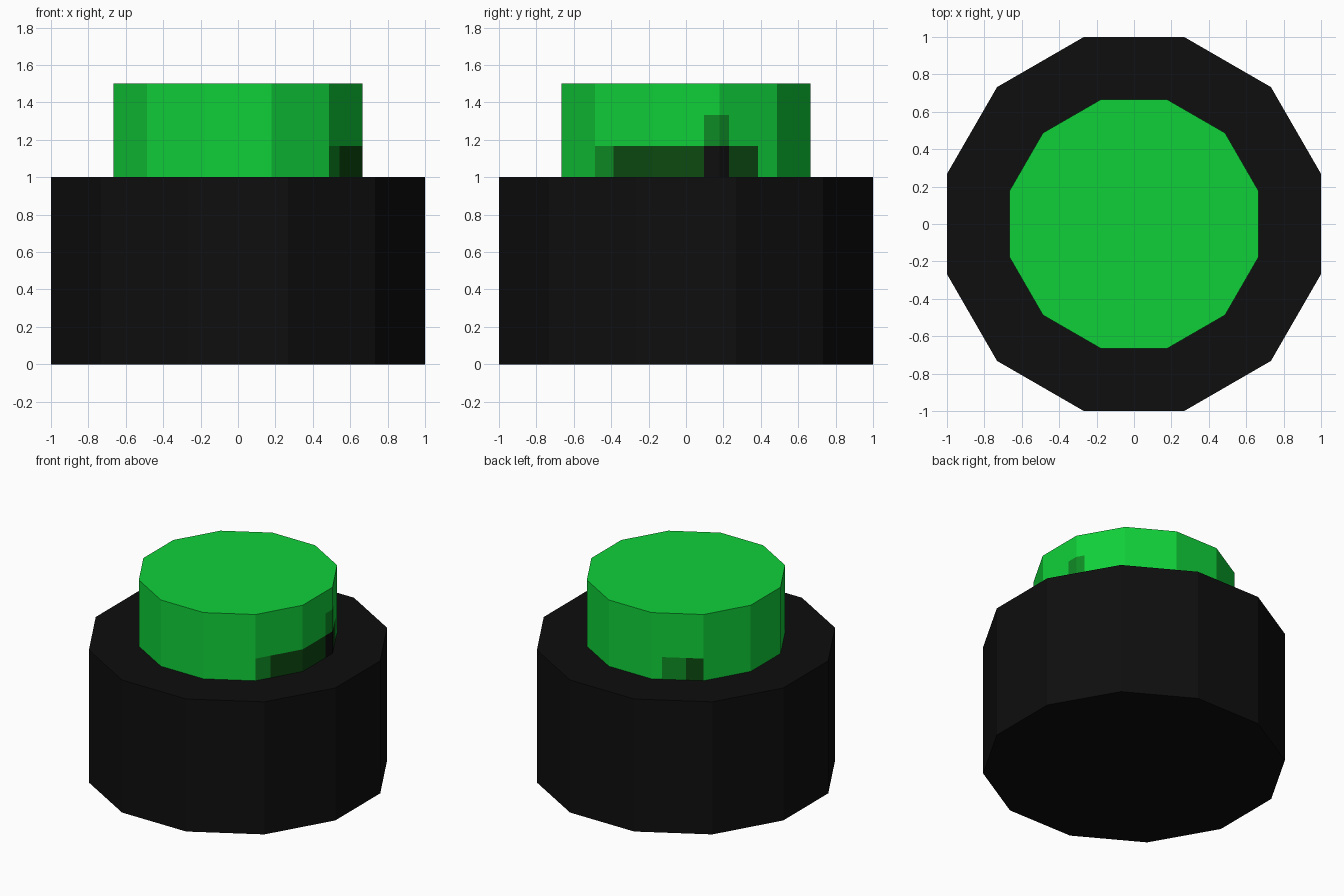
import bpy, bmesh, math
from mathutils import Vector

if "Cube" in bpy.data.objects:
    bpy.data.objects.remove(bpy.data.objects["Cube"])

SIDES = 12


def material(name, color):
    m = bpy.data.materials.new(name)
    m.diffuse_color = (*color, 1.0)
    m.use_nodes = True
    m.node_tree.nodes["Principled BSDF"].inputs["Base Color"].default_value = m.diffuse_color
    return m


black = material("black", (0.0044, 0.0044, 0.0044))
green = material("green", (0.0052, 0.63, 0.041))
mid_green = material("mid_green", (0.0046, 0.26, 0.0185))
dark_green = material("dark_green", (0.0037, 0.068, 0.0056))


def prism(name, apothem, z0, z1, mats, marks=None):
    """Twelve-sided drum; marks = {side: [(u0, u1, z0, z1, material index)]} cut into the wall."""
    marks = marks or {}
    bm = bmesh.new()
    r = apothem / math.cos(math.pi / SIDES)

    def corner(k, z):
        a = (k - 0.5) * 2 * math.pi / SIDES
        return Vector((r * math.cos(a), r * math.sin(a), z))

    def add(points, index=0):
        f = bm.faces.new([bm.verts.new(p) for p in points])
        f.material_index = index

    for k in range(SIDES):
        spots = marks.get(k, [])
        us = sorted({0.0, 1.0, *(u for s in spots for u in s[:2])})
        zs = sorted({z0, z1, *(z for s in spots for z in s[2:4])})
        for ua, ub in zip(us, us[1:]):
            for za, zb in zip(zs, zs[1:]):
                u, z = (ua + ub) / 2, (za + zb) / 2
                index = next((s[4] for s in spots
                              if s[0] < u < s[1] and s[2] < z < s[3]), 0)
                add([corner(k, h).lerp(corner(k + 1, h), t)
                     for t, h in ((ua, za), (ub, za), (ub, zb), (ua, zb))], index)
    add([corner(k, z1) for k in range(SIDES)])
    add([corner(k, z0) for k in reversed(range(SIDES))])
    bmesh.ops.remove_doubles(bm, verts=bm.verts, dist=1e-5)

    me = bpy.data.meshes.new(name)
    bm.to_mesh(me)
    bm.free()
    for m in mats:
        me.materials.append(m)
    ob = bpy.data.objects.new(name, me)
    bpy.context.collection.objects.link(ob)
    return ob


# Black housing
prism("housing", 1.0, 0.0, 1.0, [black])

# Green push cap with grime patches along its lower edge
LOW, HIGH = 1.167, 1.333
MID, DARK, BLACK = 1, 2, 3
grime = {
    11: [(0.0, 0.32, 1.0, LOW, MID), (0.32, 1.0, 1.0, LOW, DARK)],
    0: [(0.0, 0.77, 1.0, LOW, DARK), (0.77, 1.0, 1.0, LOW, BLACK),
        (0.77, 1.0, LOW, HIGH, MID)],
    1: [(0.0, 0.167, 1.0, LOW, BLACK), (0.0, 0.167, LOW, HIGH, MID),
        (0.167, 0.667, 1.0, LOW, DARK)],
    4: [(0.2, 0.66, 1.0, LOW, MID), (0.66, 1.0, 1.0, LOW, DARK)],
}
prism("push_cap", 0.665, 1.0, 1.5, [green, mid_green, dark_green, black], grime)
